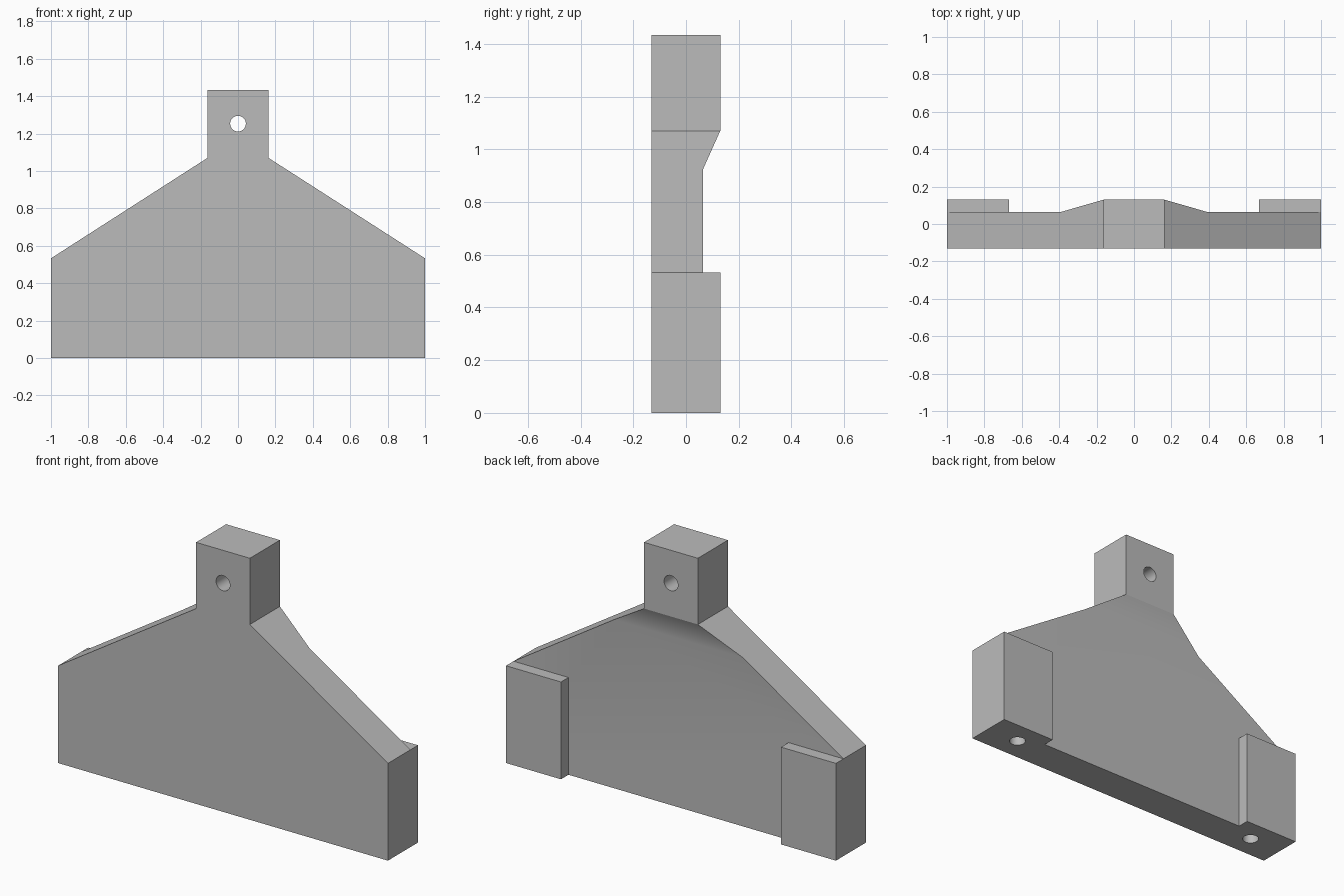
import bpy
import bmesh
from math import pi, radians
from mathutils import Matrix, Vector

if "Cube" in bpy.data.objects:
    bpy.data.objects.remove(bpy.data.objects["Cube"], do_unlink=True)

# Main sizes
FRONT, PLATE_BACK, BACK = -0.13, 0.065, 0.13
SHOULDER_Z, NECK_Z, TOP_Z = 0.533, 1.07, 1.433
CREASE_Z = 0.925
NECK_W = 0.163
FOOT_INNER = 0.667
HOLE_R = 0.042

grey = bpy.data.materials.new("plain grey")
grey.use_nodes = True
grey.diffuse_color = (0.5, 0.5, 0.5, 1)
grey.node_tree.nodes["Principled BSDF"].inputs["Base Color"].default_value = (0.5, 0.5, 0.5, 1)


def finish(bm, name):
    bmesh.ops.recalc_face_normals(bm, faces=bm.faces)
    mesh = bpy.data.meshes.new(name)
    bm.to_mesh(mesh)
    bm.free()
    mesh.materials.append(grey)
    obj = bpy.data.objects.new(name, mesh)
    bpy.context.collection.objects.link(obj)
    return obj


def box(name, low, high):
    low, high = Vector(low), Vector(high)
    bm = bmesh.new()
    place = Matrix.Translation((low + high) / 2) @ Matrix.Diagonal((high - low).to_4d())
    bmesh.ops.create_cube(bm, size=1, matrix=place)
    return finish(bm, name)


def drill(obj, centre, depth, rotation=Matrix()):
    """Cut a round hole, then remove the cutter."""
    bm = bmesh.new()
    bmesh.ops.create_cone(bm, cap_ends=True, segments=32, radius1=HOLE_R, radius2=HOLE_R,
                          depth=depth, matrix=Matrix.Translation(centre) @ rotation)
    cutter = finish(bm, "hole_cutter")
    cutter.hide_render = True
    mod = obj.modifiers.new("hole", 'BOOLEAN')
    mod.operation = 'DIFFERENCE'
    mod.solver = 'EXACT'
    mod.object = cutter
    bpy.context.view_layer.objects.active = obj
    bpy.ops.object.modifier_apply(modifier=mod.name)
    bpy.data.objects.remove(cutter, do_unlink=True)


# Tapered plate, thickened at the back just under the neck
slope = (1 - NECK_W) / (NECK_Z - SHOULDER_Z)
crease_w = NECK_W + (NECK_Z - CREASE_Z) * slope
bm = bmesh.new()


def row(half, y, z):
    return [bm.verts.new((s * half, y, z)) for s in (-1, 1)]


f0, f1, f2 = row(1, FRONT, 0), row(1, FRONT, SHOULDER_Z), row(NECK_W, FRONT, NECK_Z)
b0, b1 = row(1, PLATE_BACK, 0), row(1, PLATE_BACK, SHOULDER_Z)
b2, b3 = row(crease_w, PLATE_BACK, CREASE_Z), row(NECK_W, BACK, NECK_Z)
faces = [
    (f0[0], f0[1], f1[1], f2[1], f2[0], f1[0]),
    (b0[0], b0[1], b1[1], b2[1], b2[0], b1[0]),
    (b2[0], b2[1], b3[1], b3[0]),
    (f2[0], f2[1], b3[1], b3[0]),
    (f0[0], f0[1], b0[1], b0[0]),
]
for i in (0, 1):
    faces += [(f0[i], f1[i], b1[i], b0[i]), (f1[i], f2[i], b3[i], b2[i], b1[i])]
for verts in faces:
    bm.faces.new(verts)
plate = finish(bm, "tapered_plate")

# Blind holes in the underside
for side in (-1, 1):
    drill(plate, (side * 0.8, 0, 0), 0.6)

# Neck block with a through hole
neck = box("neck_block", (-NECK_W, FRONT, NECK_Z), (NECK_W, BACK, TOP_Z))
drill(neck, (0, 0, 1.253), 1, Matrix.Rotation(pi / 2, 4, 'X'))

# Raised pads on the back corners
left_pad = box("left_pad", (FOOT_INNER, PLATE_BACK, 0), (1, BACK, SHOULDER_Z))
right_pad = box("right_pad", (-1, PLATE_BACK, 0), (-FOOT_INNER, BACK, SHOULDER_Z))

# Smooth the hole walls and the shallow crease, keep the edges sharp
bpy.ops.object.select_all(action='DESELECT')
for obj in (plate, neck, left_pad, right_pad):
    obj.select_set(True)
bpy.context.view_layer.objects.active = plate
bpy.ops.object.shade_smooth_by_angle(angle=radians(30))
